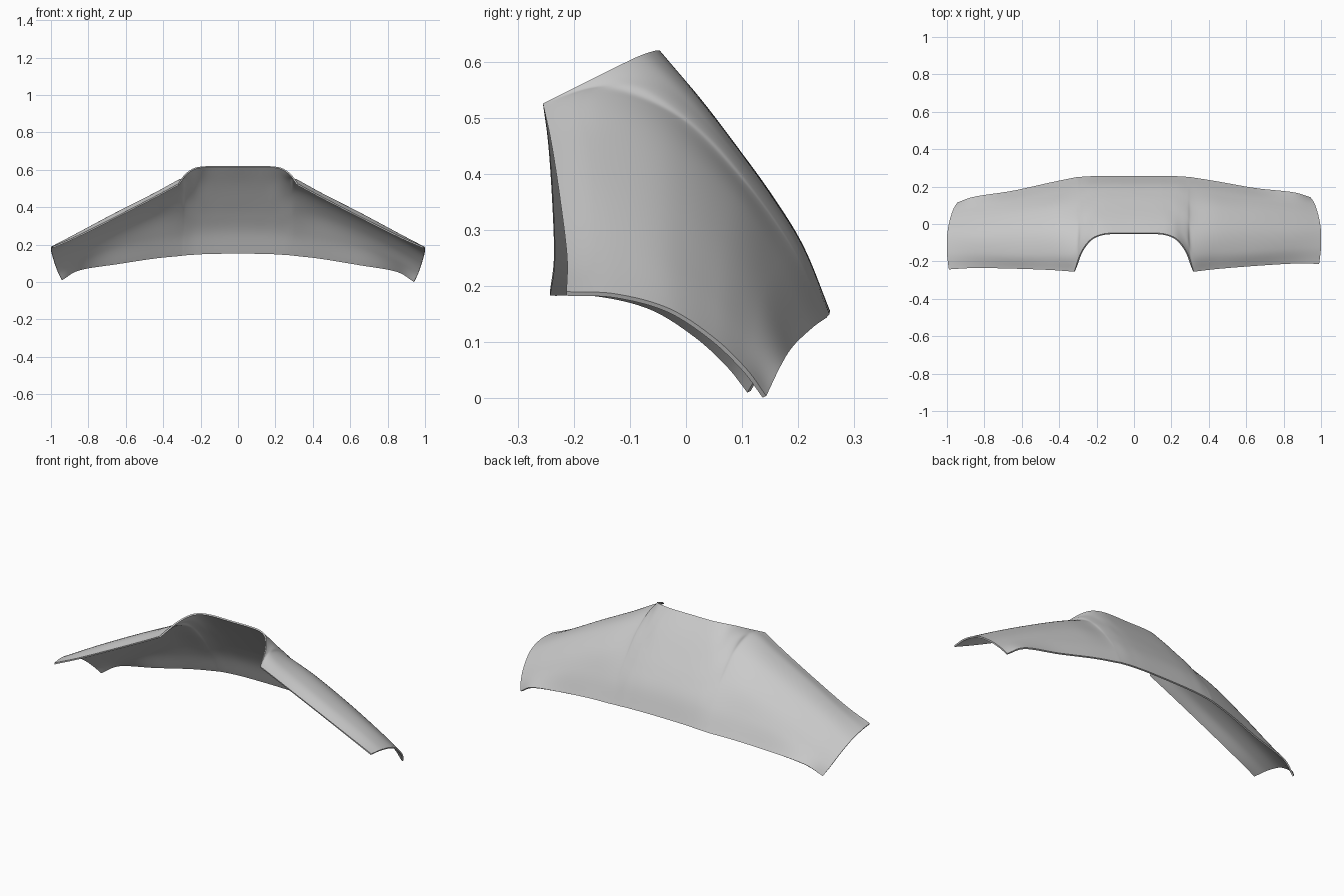
import bpy
from mathutils import Vector

if "Cube" in bpy.data.objects:
    bpy.data.objects.remove(bpy.data.objects["Cube"])

# Cross-sections of the right half: station x, then (y, z) from front edge over the ridge to rear hem
SECTIONS = [
    (0.00, [(-.048, .62), (.025, .535), (.09, .45), (.155, .36), (.21, .27), (.257, .155)]),
    (0.12, [(-.048, .62), (.025, .533), (.09, .448), (.155, .357), (.21, .268), (.257, .154)]),
    (0.19, [(-.06, .618), (.015, .537), (.085, .447), (.152, .355), (.208, .265), (.256, .152)]),
    (0.24, [(-.09, .607), (-.01, .54), (.07, .455), (.145, .355), (.205, .262), (.255, .149)]),
    (0.285, [(-.155, .575), (-.065, .548), (.04, .468), (.13, .36), (.198, .258), (.252, .146)]),
    (0.32, [(-.255, .525), (-.15, .545), (-.02, .497), (.095, .388), (.188, .26), (.248, .142)]),
    (0.45, [(-.24, .455), (-.15, .475), (-.03, .45), (.085, .36), (.166, .245), (.227, .127)]),
    (0.65, [(-.224, .352), (-.145, .373), (-.035, .354), (.065, .285), (.138, .195), (.192, .094)]),
    (0.85, [(-.212, .252), (-.13, .266), (-.035, .248), (.055, .185), (.12, .115), (.17, .06)]),
]
END = [(.99, -.213, .19), (1, -.125, .186), (.999, -.03, .16), (.985, .05, .108), (.966, .108, .052), (.944, .143, .004)]
STEPS = 8


def spline(pts, corners=()):
    # Interpolating curve, with sharp breaks at the given corner indices
    out, n = [], len(pts)
    for i in range(n - 1):
        b, c = pts[i], pts[i + 1]
        a = pts[i - 1] if i > 0 and i not in corners else b * 2 - c
        d = pts[i + 2] if i + 2 < n and i + 1 not in corners else c * 2 - b
        for k in range(STEPS):
            t = k / STEPS
            out.append(.5 * (2 * b + (c - a) * t + (2 * a - 5 * b + 4 * c - d) * t * t
                             + (3 * b - a - 3 * c + d) * t ** 3))
    return out + [pts[-1].copy()]


def left(p, v):
    # Left arm sits slightly farther forward
    t = max(0, (p.x - .32) / .68)
    return Vector((-p.x, p.y - .03 * t, p.z + .002 * v * t))


right_side = [[Vector((x, y, z)) for y, z in sec] for x, sec in SECTIONS]
right_side.append([Vector(p) for p in END])
left_side = [[left(p, v) for v, p in enumerate(s)] for s in right_side[:0:-1]]
stations = left_side + right_side

# Curves along the width, then across each section
mid = len(left_side)
rows = [spline([s[v] for s in stations], (mid - 5, mid + 5) if v == 0 else ()) for v in range(6)]
grid = [spline([r[i] for r in rows]) for i in range(len(rows[0]))]
w = len(grid[0])
verts = [p for col in grid for p in col]
faces = [(i * w + j, (i + 1) * w + j, (i + 1) * w + j + 1, i * w + j + 1)
         for i in range(len(grid) - 1) for j in range(w - 1)]

# Shoulder shell with thin even thickness
mesh = bpy.data.meshes.new("shoulder_shell")
mesh.from_pydata(verts, [], faces)
mesh.update()
shell = bpy.data.objects.new("shoulder_shell", mesh)
bpy.context.collection.objects.link(shell)
solid = shell.modifiers.new("thickness", 'SOLIDIFY')
solid.thickness = .008
solid.offset = -1

bpy.context.view_layer.objects.active = shell
shell.select_set(True)
bpy.ops.object.modifier_apply(modifier="thickness")
bpy.ops.object.shade_smooth_by_angle(angle=.7)
